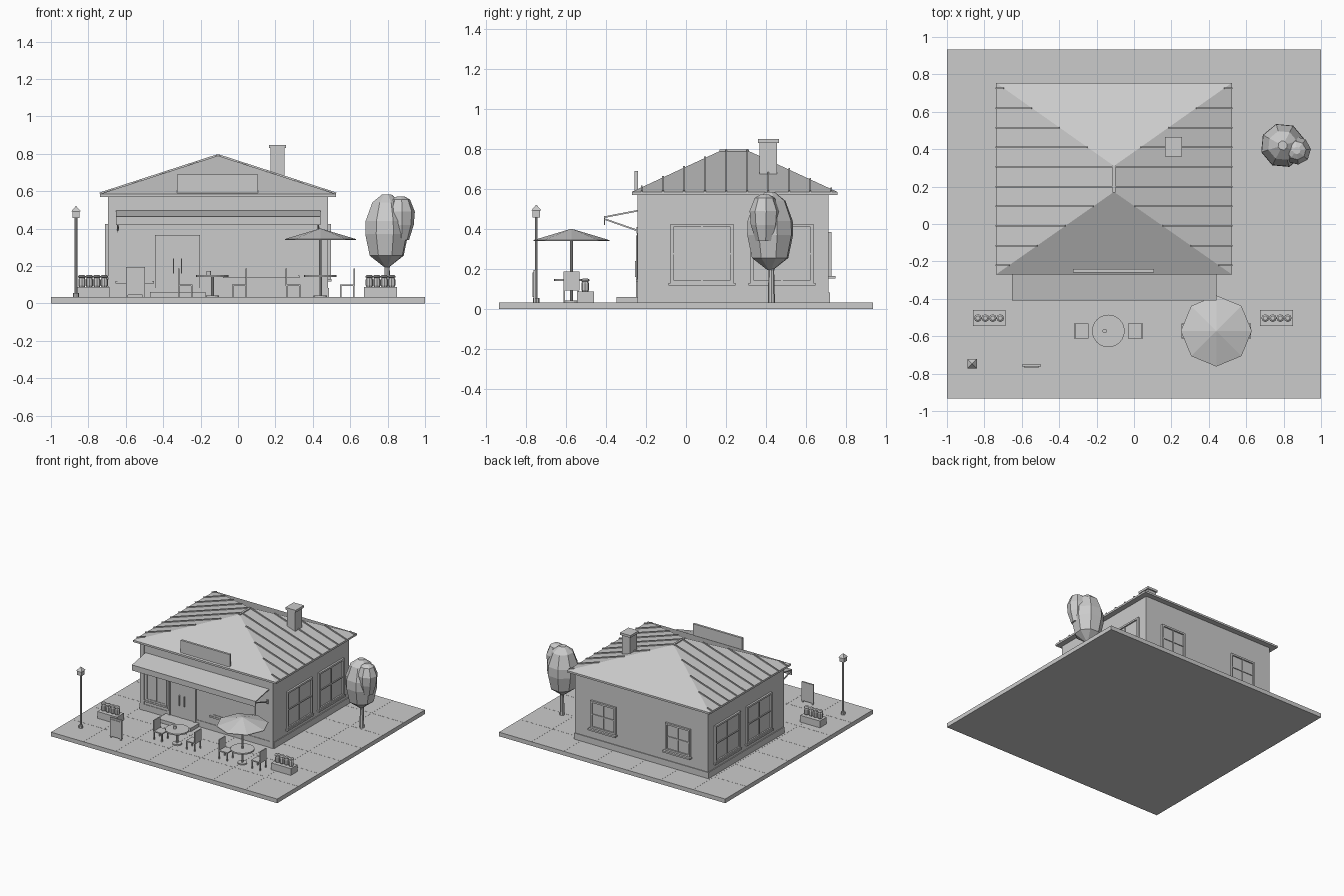
import bpy, bmesh, math
from mathutils import Vector, Matrix

if "Cube" in bpy.data.objects:
    bpy.data.objects.remove(bpy.data.objects["Cube"], do_unlink=True)

grey = bpy.data.materials.new("plain_grey")
grey.use_nodes = True
COLOUR = (0.6, 0.6, 0.6, 1)
grey.diffuse_color = COLOUR
grey.node_tree.nodes["Principled BSDF"].inputs["Base Color"].default_value = COLOUR

GROUND = 0.033


def finish(name, bm):
    bmesh.ops.recalc_face_normals(bm, faces=bm.faces)
    mesh = bpy.data.meshes.new(name)
    bm.to_mesh(mesh)
    bm.free()
    mesh.materials.append(grey)
    obj = bpy.data.objects.new(name, mesh)
    bpy.context.scene.collection.objects.link(obj)
    return obj


def box(name, x0, x1, y0, y1, z0, z1):
    bm = bmesh.new()
    bmesh.ops.create_cube(bm, size=1)
    for v in bm.verts:
        v.co = (x1 if v.co.x > 0 else x0, y1 if v.co.y > 0 else y0, z1 if v.co.z > 0 else z0)
    return finish(name, bm)


def beam(name, p, q, width, height):
    p, q = Vector(p), Vector(q)
    d = q - p
    turn = d.to_track_quat('X', 'Z').to_matrix().to_4x4()
    size = Matrix.Diagonal((d.length, width, height, 1))
    bm = bmesh.new()
    bmesh.ops.create_cube(bm, size=1, matrix=Matrix.Translation((p + q) / 2) @ turn @ size)
    return finish(name, bm)


def lathe(name, x, y, profile, sides=8, turn=0.0):
    """Stack of (radius, height) rings with flat ends."""
    bm = bmesh.new()
    rings = []
    for r, z in profile:
        angles = [turn + math.tau * i / sides for i in range(sides)]
        rings.append([bm.verts.new((x + r * math.cos(a), y + r * math.sin(a), z)) for a in angles])
    for a, b in zip(rings, rings[1:]):
        for i in range(sides):
            j = (i + 1) % sides
            bm.faces.new((a[i], a[j], b[j], b[i]))
    bm.faces.new(rings[0])
    bm.faces.new(rings[-1])
    return finish(name, bm)


def rod(name, x, y, z0, z1, r, sides=8):
    return lathe(name, x, y, [(r, z0), (r, z1)], sides)


# Paved ground with raised joint lines
box("paving", -1, 1, -0.933, 0.933, 0, GROUND)
for i in range(1, 7):
    t = -1 + i * 2 / 7
    box("paving_joint_y", t - .002, t + .002, -.93, .93, GROUND - .002, GROUND + .0008)
    box("paving_joint_x", -.998, .998, t * .933 - .002, t * .933 + .002, GROUND - .002, GROUND + .0008)

# Walls, plinth and corner boards
CX = -0.107
WX0, WX1, WY0, WY1 = -0.695, 0.481, -0.237, 0.712
EAVE, ROOF = 0.57, 0.585
box("walls", WX0, WX1, WY0, WY1, GROUND, EAVE)
box("plinth", WX0 - .006, WX1 + .006, WY0 - .004, WY1 + .006, GROUND, .082)
for x in (WX0, WX1 - .033):
    box("corner_board", x, x + .033, WY0 - .006, WY0 + .01, GROUND, EAVE)


# Windows and doors on any wall
def on_wall(name, side, u0, u1, z0, z1, depth):
    if side in ("front", "back"):
        y = (WY0 - depth, WY0 + .005) if side == "front" else (WY1 - .005, WY1 + depth)
        return box(name, u0, u1, *y, z0, z1)
    x = (WX0 - depth, WX0 + .005) if side == "right" else (WX1 - .005, WX1 + depth)
    return box(name, *x, u0, u1, z0, z1)


def window(side, u0, u1, z0, z1, depth=.015, sill=.02, bars=True):
    f = .014
    on_wall("window_pane", side, u0, u1, z0, z1, .004)
    for a, b in ((u0, u0 + f), (u1 - f, u1)):
        on_wall("window_jamb", side, a, b, z0, z1, depth)
    for a, b in ((z0, z0 + f), (z1 - f, z1)):
        on_wall("window_rail", side, u0, u1, a, b, depth)
    um, zm = (u0 + u1) / 2, (z0 + z1) / 2
    on_wall("window_mullion", side, um - .004, um + .004, z0, z1, depth * .7)
    if bars:
        on_wall("window_bar", side, u0, u1, zm - .004, zm + .004, depth * .7)
    on_wall("window_sill", side, u0 - .01, u1 + .01, z0 - .013, z0, sill)


for side in ("left", "right"):
    window(side, -.077, .237, .13, .424)
    window(side, .322, .636, .13, .424)
for off in (-.325, .335):
    window("back", CX + off - .11, CX + off + .11, .165, .384, .015, .033)
window("front", -.645, -.46, .12, .40, .008, .012, False)
window("front", -.07, .32, .15, .40, .008, .012, False)

on_wall("door_leaf_pair", "front", -.43, -.217, .06, .355, .004)
for a, b in ((-.444, -.43), (-.217, -.203)):
    on_wall("door_jamb", "front", a, b, .06, .366, .012)
on_wall("door_head", "front", -.444, -.203, .353, .366, .012)
on_wall("door_meeting_stile", "front", -.327, -.32, .06, .355, .007)
for x in (-.345, -.302):
    on_wall("door_handle", "front", x - .003, x + .003, .16, .24, .018)
box("door_step", -.47, -.175, -.347, WY0, GROUND, .06)

# Hipped roof with fascia, ridge cap and standing seams
RX, RY0, RY1, RIDGE0, RIDGE1, TOP = .631, -.27, .755, .172, .31, .79
box("roof_fascia", CX - RX, CX + RX, RY0, RY1, EAVE, ROOF)
bm = bmesh.new()
a, b, c, d = [bm.verts.new((CX + sx * RX, y, ROOF)) for sx, y in ((-1, RY0), (1, RY0), (1, RY1), (-1, RY1))]
e, f = [bm.verts.new((CX, y, TOP)) for y in (RIDGE0, RIDGE1)]
for face in ((a, b, e), (b, c, f, e), (c, d, f), (d, a, e, f), (a, d, c, b)):
    bm.faces.new(face)
finish("hipped_roof", bm)
box("ridge_cap", CX - .008, CX + .008, RIDGE0 - .004, RIDGE1 + .004, TOP - .012, TOP + .006)
for i in range(10):
    y = -.22 + i * .105
    t = min(1, (y - RY0) / (RIDGE0 - RY0), (RY1 - y) / (RY1 - RIDGE1))
    for s in (-1, 1):
        eave = (CX + s * RX, y, ROOF)
        beam("roof_seam", eave, (CX + s * RX * (1 - t), y, ROOF + t * (TOP - ROOF)), .008, .016)

# Chimney
box("chimney", .175, .248, .368, .455, .6, .832)
box("chimney_cap", .166, .257, .36, .465, .83, .848)

# Blank sign panel on the roof
box("sign_panel", -.327, .108, -.258, -.24, .583, .69)

# Awning with valance and brackets
AX0, AX1 = -.652, .44
beam("awning", ((AX0 + AX1) / 2, -.235, .492), ((AX0 + AX1) / 2, -.406, .459), AX1 - AX0, .008)
box("awning_valance", AX0, AX1, -.41, -.404, .42, .464)
for x in (AX0 + .01, AX1 - .01):
    beam("awning_arm", (x, -.403, .448), (x, -.237, .39), .008, .008)
    box("awning_bracket", x - .006, x + .006, -.248, WY0, .378, .41)

# Tables, chairs and parasol
TY = -.572


def chair(x, facing):
    back = x - facing * .04
    box("chair_seat", x - .04, x + .04, TY - .04, TY + .04, .093, .102)
    box("chair_back", min(back, back + facing * .008), max(back, back + facing * .008),
        TY - .04, TY + .04, .1, .187)
    for dx in (-.035, .035):
        for dy in (-.035, .035):
            box("chair_leg", x + dx - .004, x + dx + .004, TY + dy - .004, TY + dy + .004, GROUND, .095)


for x in (-.137, .44):
    rod("table_top", x, TY, .14, .151, .087, 24)
    rod("table_post", x, TY, GROUND, .142, .008)
    rod("table_foot", x, TY, GROUND, .042, .035, 16)
    chair(x - .145, 1)
    chair(x + .145, -1)
rod("cup", -.157, TY, .15, .172, .012, 12)
rod("parasol_pole", .44, TY, .1, .395, .007)
lathe("parasol_canopy", .44, TY, [(.19, .34), (.19, .344), (.003, .4)])

# Planters with four rounded shrubs each
for x in (-.775, .762):
    box("planter", x - .087, x + .087, -.545, -.46, GROUND, .087)
    for i in range(4):
        px = x + (i - 1.5) * .04
        lathe("planter_shrub", px, -.503, [(.014, .085), (.019, .095), (.019, .128), (.014, .138)])
        lathe("planter_bloom", px, -.503, [(.014, .136), (.021, .14), (.021, .146), (.012, .152)])

# Lamp post
LX, LY = -.866, -.747
rod("lamp_base", LX, LY, GROUND, .055, .016)
rod("lamp_pole", LX, LY, .05, .46, .007)
box("lamp_lantern", LX - .019, LX + .019, LY - .019, LY + .019, .457, .494)
lathe("lamp_roof", LX, LY, [(.036, .492), (.002, .52)], 4, math.pi / 4)

# Menu board
box("menu_board", -.6, -.497, -.762, -.75, .045, .195)
for x in (-.597, -.51):
    box("menu_board_leg", x, x + .01, -.76, -.752, GROUND, .05)
box("menu_board_face", -.588, -.509, -.766, -.762, .06, .182)

# Tree with a faceted double crown
lathe("tree_trunk", .797, .426, [(.018, GROUND), (.014, .19), (.03, .24)])
lathe("tree_crown", .795, .42, [(.015, .195), (.095, .255), (.12, .37), (.118, .44), (.08, .54), (.025, .583)], 8, .3)
lathe("tree_side_crown", .87, .393, [(.045, .34), (.07, .42), (.076, .49), (.05, .555), (.02, .572)], 8, .1)
